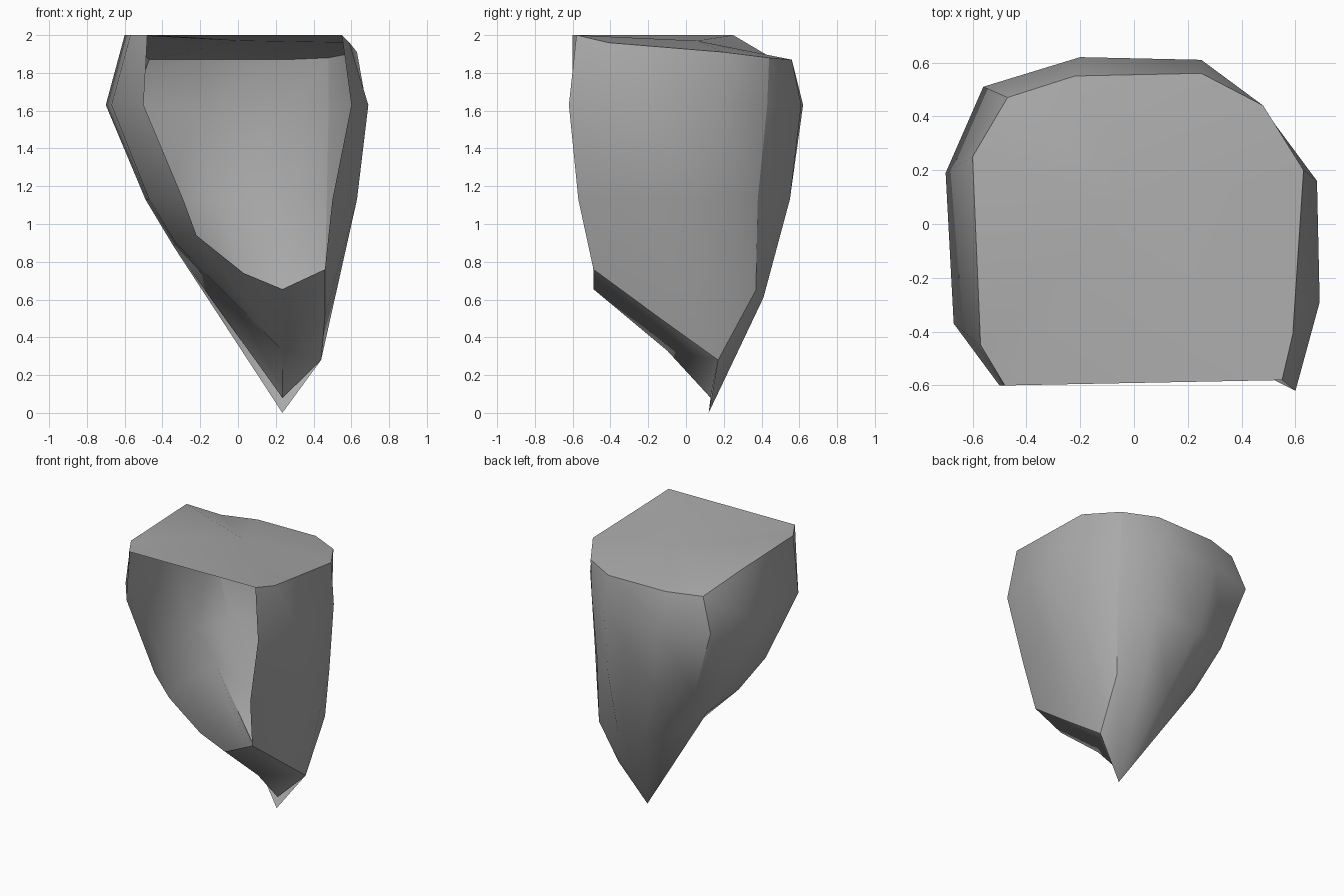
import bpy
import bmesh
import math

if "Cube" in bpy.data.objects:
    bpy.data.objects.remove(bpy.data.objects["Cube"], do_unlink=True)

# Plain stone colour
stone = bpy.data.materials.new("grey_stone")
stone.use_nodes = True
colour = (0.4, 0.4, 0.4, 1)
stone.diffuse_color = colour
stone.node_tree.nodes["Principled BSDF"].inputs["Base Color"].default_value = colour

# Wall ribs, running from the left front edge around the back to the right front edge:
# top point, outline at the shoulder, outline at the waist, bottom point
SHOULDER, WAIST = 1.63, 1.13
BACK_CORNER = 3
ribs = [
    ((.55, -.58, 2), (.6, -.62), (.5, -.57), (.46, -.49, .76)),
    ((.59, -.41, 1.96), (.69, -.29), (.63, -.22), (.46, -.15, .51)),
    ((.63, .2, 1.91), (.68, .16), (.63, .18), (.44, .17, .28)),
    ((.48, .44, 1.88), (.48, .43), (.47, .38), (.46, .37, .65)),
    ((.25, .56, 1.87), (.25, .61), (.26, .55), (.27, .41, .61)),
    ((-.22, .55, 1.87), (-.2, .62), (-.11, .55), (.05, .41, .64)),
    ((-.47, .47, 1.87), (-.56, .51), (-.39, .45), (-.1, .33, .7)),
    ((-.6, .25, 2), (-.7, .19), (-.49, .2), (-.34, .23, .88)),
    ((-.57, -.45, 2), (-.67, -.37), (-.47, -.27), (-.33, -.15, .9)),
    ((-.48, -.6, 2), (-.5, -.6), (-.29, -.57), (-.22, -.5, .94)),
]

bm = bmesh.new()


def fan(centre, rim):
    """Join a centre point to each pair of neighbours along a rim."""
    for first, second in zip(rim, rim[1:]):
        bm.faces.new((centre, first, second))


# Side and back walls, left open at the front
columns = []
for top, shoulder, waist, bottom in ribs:
    points = (top, (*shoulder, SHOULDER), (*waist, WAIST), bottom)
    columns.append([bm.verts.new(point) for point in points])
for near, far in zip(columns, columns[1:]):
    for level in range(len(near) - 1):
        bm.faces.new((near[level], far[level], far[level + 1], near[level + 1]))

# Crisp fold where the left side meets the back
corner = columns[BACK_CORNER]
for upper, lower in zip(corner, corner[1:]):
    bm.edges.get((upper, lower)).smooth = False

# Shallow top that slopes down towards the back
top_rim = [column[0] for column in columns]
top_centre = bm.verts.new((0, .06, 1.97))
fan(top_centre, top_rim + top_rim[:1])

# Pointed foot below the back and right walls
bottom_rim = [column[-1] for column in columns]
tip = bm.verts.new((.235, .12, 0))
fan(tip, bottom_rim[2:-2])

# Sloping underside below the front opening, ending just above the tip
lip = [bm.verts.new(point) for point in ((.03, -.49, .74), (.235, -.49, .655))]
belly = bm.verts.new((.235, -.1, .33))
heel = bm.verts.new((.235, .13, .08))
fan(belly, [heel] + bottom_rim[-3:] + lip + bottom_rim[:3] + [heel])

bmesh.ops.recalc_face_normals(bm, faces=bm.faces)
mesh = bpy.data.meshes.new("rock_shell")
bm.to_mesh(mesh)
bm.free()
mesh.materials.append(stone)

rock = bpy.data.objects.new("rock_shell", mesh)
bpy.context.collection.objects.link(rock)
bpy.ops.object.select_all(action="DESELECT")
rock.select_set(True)
bpy.context.view_layer.objects.active = rock
bpy.ops.object.shade_smooth_by_angle(angle=math.radians(38), keep_sharp_edges=True)
